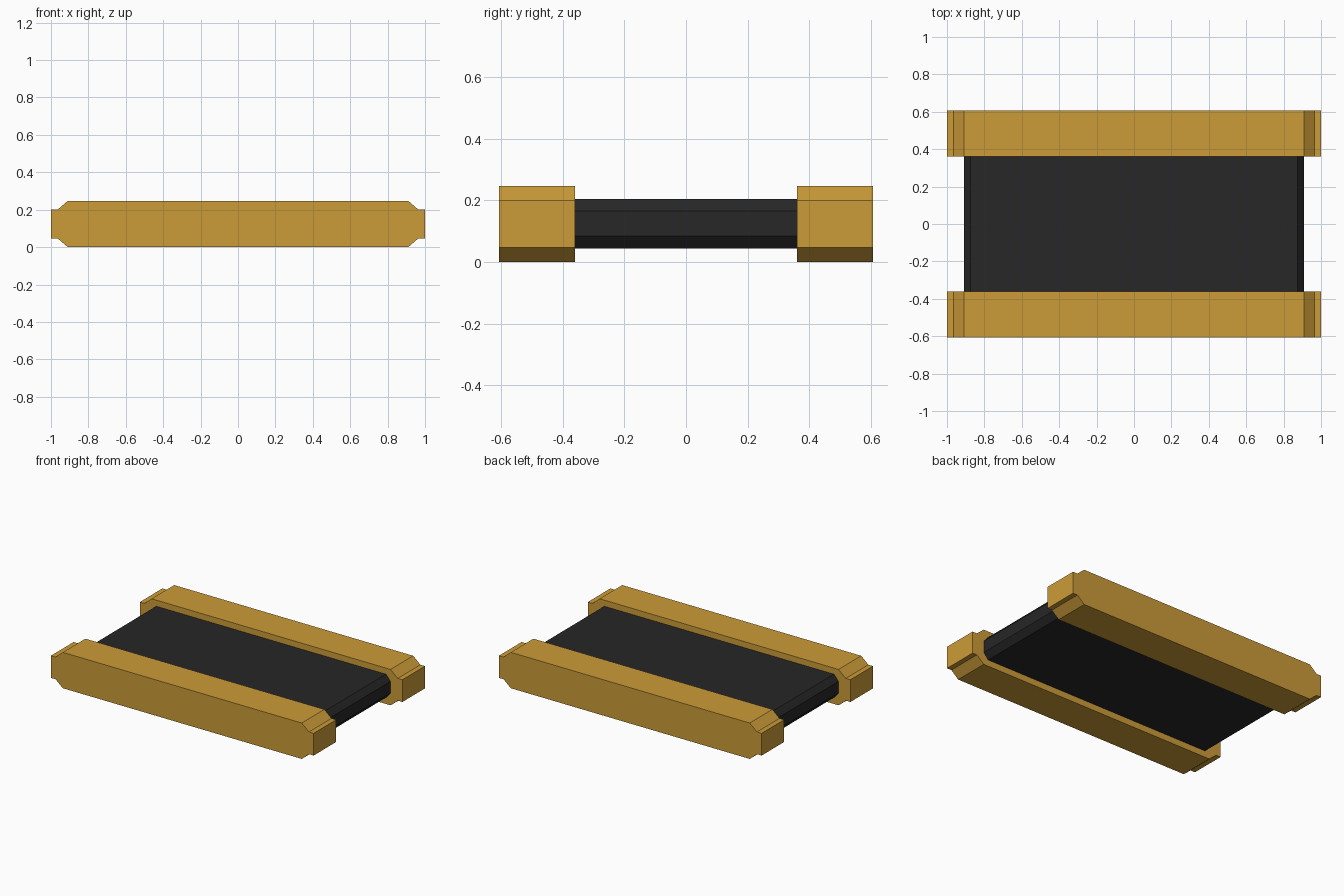
import bpy, bmesh

if "Cube" in bpy.data.objects:
    bpy.data.objects.remove(bpy.data.objects["Cube"])


def material(name, color):
    m = bpy.data.materials.new(name)
    m.diffuse_color = (*color, 1)
    m.use_nodes = True
    m.node_tree.nodes["Principled BSDF"].inputs["Base Color"].default_value = m.diffuse_color
    return m


def extrude_profile(name, half, y0, y1, mat):
    """Mirror a right-half x/z outline across x = 0 and extrude it along y."""
    outline = half + [(-x, z) for x, z in reversed(half)]
    bm = bmesh.new()
    face = bm.faces.new([bm.verts.new((x, y0, z)) for x, z in outline])
    ext = bmesh.ops.extrude_face_region(bm, geom=[face])
    verts = [v for v in ext["geom"] if isinstance(v, bmesh.types.BMVert)]
    bmesh.ops.translate(bm, verts=verts, vec=(0, y1 - y0, 0))
    bmesh.ops.recalc_face_normals(bm, faces=bm.faces[:])
    mesh = bpy.data.meshes.new(name)
    bm.to_mesh(mesh)
    bm.free()
    mesh.materials.append(mat)
    obj = bpy.data.objects.new(name, mesh)
    bpy.context.collection.objects.link(obj)
    return obj


gold = material("gold", (0.60, 0.33, 0.04))
black = material("black", (0.02, 0.02, 0.02))

# Side bars with notched, chamfered ends
bar = [(0.91, 0), (0.965, 0.047), (1, 0.047), (1, 0.2), (0.965, 0.2), (0.91, 0.247)]
extrude_profile("front_bar", bar, -0.606, -0.36, gold)
extrude_profile("back_bar", bar, 0.36, 0.606, gold)

# Dark slab between the bars with bevelled long edges
slab = [(0.875, 0.044), (0.91, 0.085), (0.91, 0.165), (0.875, 0.205)]
extrude_profile("centre_slab", slab, -0.36, 0.36, black)
